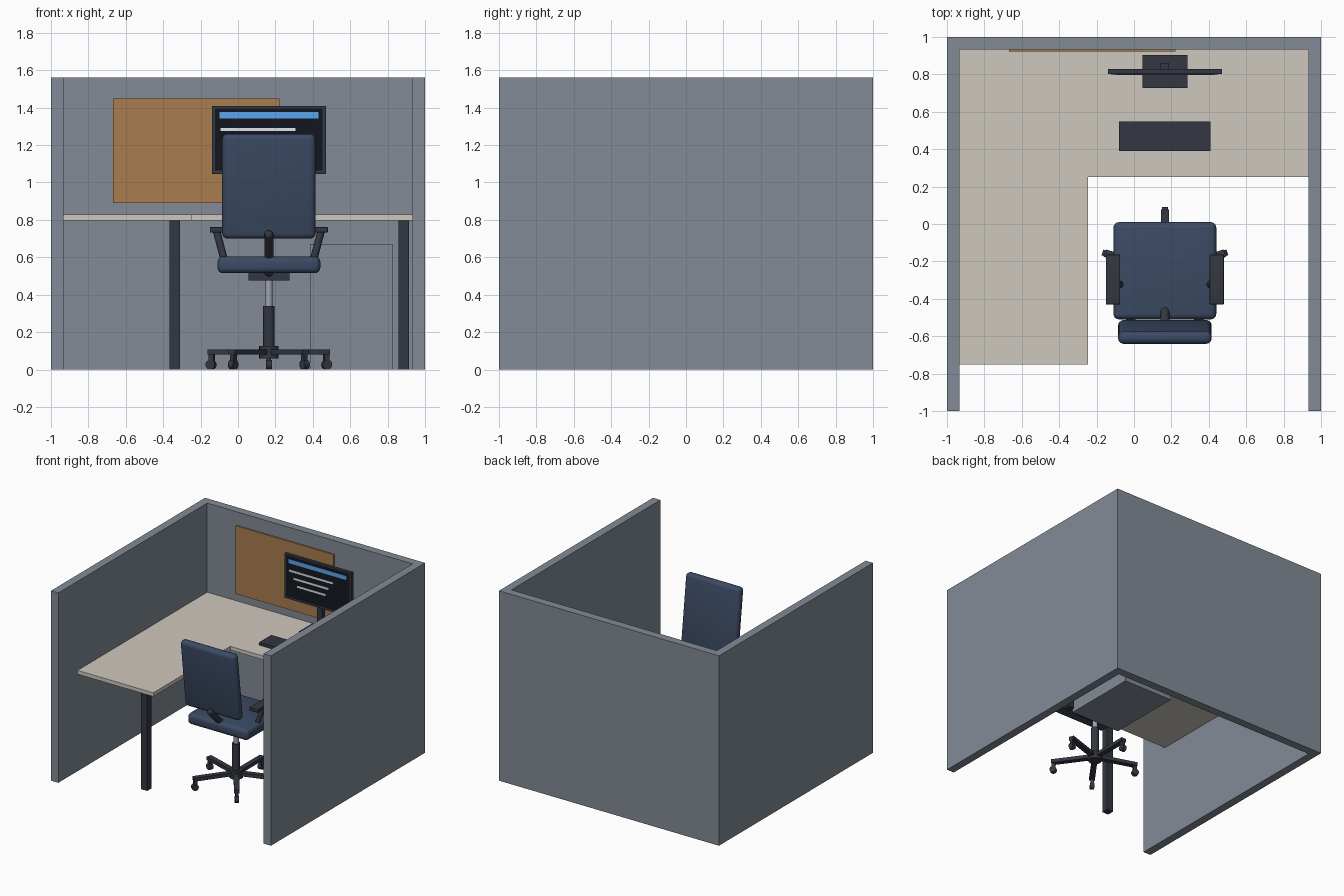
import bpy, bmesh, math
from mathutils import Vector, Matrix

cube = bpy.data.objects.get("Cube")
if cube:
    bpy.data.objects.remove(cube, do_unlink=True)


def material(name, hexcode):
    parts = [int(hexcode[i:i + 2], 16) / 255 for i in (0, 2, 4)]
    col = [((c + 0.055) / 1.055) ** 2.4 for c in parts] + [1]
    m = bpy.data.materials.new(name)
    m.use_nodes = True
    m.diffuse_color = col
    m.node_tree.nodes["Principled BSDF"].inputs["Base Color"].default_value = col
    return m


PANEL = material("panel_grey", "828b96")
TOP = material("desktop_beige", "cfc8be")
CORK = material("cork", "a87c4e")
NAVY = material("navy_fabric", "3b4a63")
DARK = material("dark_plastic", "343741")
GLASS = material("screen_black", "12171f")
BLUE = material("screen_blue", "5ba6ea")
WHITE = material("screen_white", "e2e5ea")
STEEL = material("steel", "9ea4af")


def finish(name, bm, mat, smooth=False):
    bmesh.ops.recalc_face_normals(bm, faces=bm.faces)
    me = bpy.data.meshes.new(name)
    bm.to_mesh(me)
    bm.free()
    ob = bpy.data.objects.new(name, me)
    bpy.context.collection.objects.link(ob)
    me.materials.append(mat)
    if smooth:
        bpy.ops.object.select_all(action="DESELECT")
        ob.select_set(True)
        bpy.context.view_layer.objects.active = ob
        bpy.ops.object.shade_smooth_by_angle(angle=math.radians(35))
    return ob


def box(name, xs, ys, zs, mat, bevel=0, matrix=None):
    """Box between x, y and z ranges, optionally rounded and transformed."""
    bm = bmesh.new()
    bmesh.ops.create_cube(bm, size=1)
    for v in bm.verts:
        v.co = [(r[0] + r[1]) / 2 + c * (r[1] - r[0]) for c, r in zip(v.co, (xs, ys, zs))]
    if bevel:
        bmesh.ops.bevel(bm, geom=bm.edges[:], offset=bevel, segments=4,
                        profile=0.5, affect="EDGES")
    if matrix:
        bm.transform(matrix)
    return finish(name, bm, mat, bool(bevel))


def rod(name, a, b, r, mat, sides=20):
    """Cylinder from point a to point b."""
    a, b = Vector(a), Vector(b)
    bm = bmesh.new()
    bmesh.ops.create_cone(bm, cap_ends=True, segments=sides, radius1=r, radius2=r,
                          depth=(b - a).length)
    turn = Vector((0, 0, 1)).rotation_difference(b - a).to_matrix().to_4x4()
    bm.transform(Matrix.Translation((a + b) / 2) @ turn)
    return finish(name, bm, mat, True)


def prism(name, outline, z0, z1, mat):
    """Vertical extrusion of a plan outline."""
    bm = bmesh.new()
    face = bm.faces.new([bm.verts.new((x, y, z0)) for x, y in outline])
    ext = bmesh.ops.extrude_face_region(bm, geom=[face])
    bmesh.ops.translate(bm, vec=(0, 0, z1 - z0),
                        verts=[g for g in ext["geom"] if isinstance(g, bmesh.types.BMVert)])
    return finish(name, bm, mat)


# Partition walls, as one U-shaped extrusion
W = 0.933
prism("partition_walls", [(-1, -1), (-W, -1), (-W, W), (W, W), (W, -1), (1, -1),
                          (1, 1), (-1, 1)], 0, 1.56, PANEL)

# L-shaped desk, its legs and the drawer cabinet
prism("desktop", [(-W, -0.75), (-0.245, -0.75), (-0.245, 0.25), (W, 0.25),
                  (W, W), (-W, W)], 0.797, 0.828, TOP)
for side, x, y in (("wing", -0.337, -0.71), ("main", 0.887, 0.295)):
    box(side + "_desk_leg", (x - 0.028, x + 0.028), (y - 0.028, y + 0.028), (0, 0.797), DARK)
box("drawer_cabinet", (0.385, 0.83), (0.27, 0.89), (0, 0.67), PANEL)

# Pin board
box("pin_board", (-0.667, 0.222), (0.921, W), (0.89, 1.45), CORK)

# Monitor with its screen and stand
box("monitor_case", (-0.14, 0.47), (0.802, 0.828), (1.045, 1.41), DARK)
box("monitor_screen", (-0.122, 0.452), (0.799, 0.804), (1.063, 1.395), GLASS)
box("screen_title_bar", (-0.1, 0.43), (0.796, 0.8), (1.343, 1.376), BLUE)
for i, half in enumerate((0.2, 0.16, 0.13)):
    z = 1.283 - i * 0.057
    box("screen_text_line", (0.107 - half, 0.107 + half), (0.796, 0.8),
        (z - 0.008, z + 0.008), WHITE)
box("monitor_neck", (0.142, 0.188), (0.826, 0.862), (0.84, 1.2), DARK)
box("monitor_foot", (0.045, 0.285), (0.728, 0.903), (0.828, 0.846), DARK)

# Keyboard
box("keyboard", (-0.08, 0.408), (0.39, 0.548), (0.828, 0.852), DARK)

# Chair base: hub, five spokes and casters
CX, CY = 0.165, -0.26
rod("chair_hub", (CX, CY, 0.06), (CX, CY, 0.125), 0.052, DARK)
for i in range(5):
    spin = Matrix.Translation((CX, CY, 0)) @ Matrix.Rotation(
        math.radians(90 + 72 * i), 4, "Z")
    box("chair_spoke", (0.02, 0.337), (-0.021, 0.021), (0.08, 0.108), DARK, matrix=spin)
    box("caster_fork", (0.308, 0.336), (-0.012, 0.012), (0.03, 0.082), DARK, matrix=spin)
    rod("caster_wheel", spin @ Vector((0.325, -0.016, 0.026)),
        spin @ Vector((0.325, 0.016, 0.026)), 0.026, DARK)

# Gas lift and tilt mechanism
rod("lift_sleeve", (CX, CY, 0.12), (CX, CY, 0.34), 0.03, DARK)
rod("lift_piston", (CX, CY, 0.34), (CX, CY, 0.48), 0.02, STEEL)
box("tilt_mechanism", (CX - 0.11, CX + 0.11), (CY - 0.11, CY + 0.11), (0.475, 0.52), DARK)

# Seat and leaning backrest
box("seat_cushion", (CX - 0.275, CX + 0.275), (-0.51, 0.01), (0.515, 0.605), NAVY, 0.03)
lean = Matrix.Translation((CX, -0.577, 0.98)) @ Matrix.Rotation(0.12, 4, "X")
box("backrest", (-0.25, 0.25), (-0.034, 0.034), (-0.282, 0.282), NAVY, 0.03, lean)

# Strut carrying the backrest, with rounded ends
ends = [(CX, -0.395, 0.522), (CX, -0.595, 0.72)]
rod("backrest_strut", *ends, 0.024, DARK)
for p in ends:
    bm = bmesh.new()
    bmesh.ops.create_uvsphere(bm, u_segments=20, v_segments=12, radius=0.024,
                              matrix=Matrix.Translation(p))
    finish("strut_end", bm, DARK, True)

# Armrests on both sides
for side, s in (("left", 1), ("right", -1)):
    mid = CX + s * 0.277
    box(side + "_arm_pad", (mid - 0.038, mid + 0.038), (-0.43, -0.163), (0.733, 0.762),
        DARK, 0.004)
    rod(side + "_arm_post", (CX + s * 0.24, -0.325, 0.59), (CX + s * 0.28, -0.3, 0.742),
        0.02, DARK)
